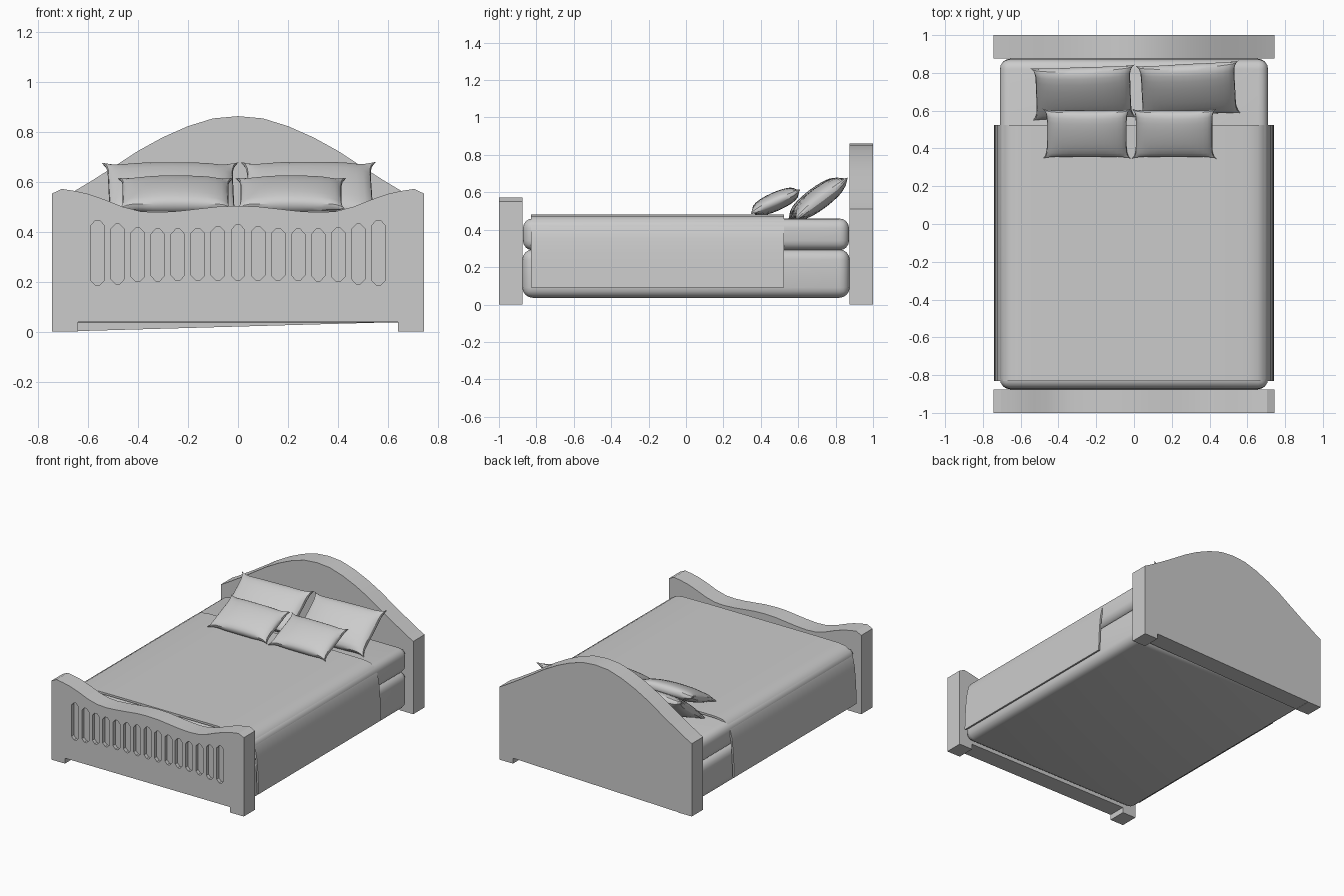
import bpy, bmesh, math
from mathutils import Matrix, Vector

if "Cube" in bpy.data.objects:
    bpy.data.objects.remove(bpy.data.objects["Cube"])


def finish(bm, name, smooth=True):
    bmesh.ops.recalc_face_normals(bm, faces=bm.faces)
    me = bpy.data.meshes.new(name)
    bm.to_mesh(me)
    bm.free()
    ob = bpy.data.objects.new(name, me)
    bpy.context.collection.objects.link(ob)
    if smooth:
        smooth_angle(ob)
    return ob


def smooth_angle(ob):
    bpy.ops.object.select_all(action='DESELECT')
    ob.select_set(True)
    bpy.context.view_layer.objects.active = ob
    bpy.ops.object.shade_smooth_by_angle(angle=math.radians(30))


def add_prism(bm, profile, y0, y1):
    """Closed x-z outline extruded along y."""
    face = bm.faces.new([bm.verts.new((x, y0, z)) for x, z in profile])
    ext = bmesh.ops.extrude_face_region(bm, geom=[face], use_keep_orig=True)
    verts = [g for g in ext['geom'] if isinstance(g, bmesh.types.BMVert)]
    bmesh.ops.translate(bm, verts=verts, vec=(0, y1 - y0, 0))


def mirrored(half):
    """Right half listed from the centre outwards -> full left-to-right line."""
    return [(-x, z) for x, z in reversed(half) if x > 0] + half


def rounded_box(name, hx, hy, z0, z1, r):
    bm = bmesh.new()
    bmesh.ops.create_cube(bm, size=1, matrix=Matrix.Translation((0, 0, (z0 + z1) / 2))
                          @ Matrix.Diagonal((2 * hx, 2 * hy, z1 - z0, 1)))
    bmesh.ops.bevel(bm, geom=bm.edges[:], offset=r, segments=4, profile=0.5, affect='EDGES')
    return finish(bm, name)


def pillow(name, loc, a, b, h, tilt, turn):
    """Cushion with pinched seams and pointed corner ears."""
    bm = bmesh.new()
    nu, nv = 16, 12
    for side in (1, -1):
        rows = []
        for j in range(nv + 1):
            v = math.sin(math.pi / 2 * (2 * j / nv - 1))
            row = []
            for i in range(nu + 1):
                u = math.sin(math.pi / 2 * (2 * i / nu - 1))
                x = a * u * (1 - 0.1 * abs(u) ** 3 * (1 - v ** 8))
                y = b * v * (1 - 0.12 * abs(v) ** 3 * (1 - u ** 8))
                t = max(0, (1 - u * u) * (1 - v * v)) ** 0.42
                wrinkle = 0.006 * math.sin(9 * u + 5 * v) * (u * v) ** 2
                row.append(bm.verts.new((x, y, side * h * t + wrinkle)))
            rows.append(row)
        for j in range(nv):
            for i in range(nu):
                bm.faces.new((rows[j][i], rows[j][i + 1], rows[j + 1][i + 1], rows[j + 1][i]))
    bmesh.ops.remove_doubles(bm, verts=bm.verts, dist=0.0003)
    bm.transform(Matrix.Translation(Vector(loc)) @ Matrix.Rotation(math.radians(turn), 4, 'Z')
                 @ Matrix.Rotation(math.radians(tilt), 4, 'X'))
    return finish(bm, name)


# Footboard with wavy top and short feet
foot_top = mirrored([(0, .503), (.08, .50), (.16, .491), (.24, .482), (.32, .477), (.39, .481),
                     (.46, .499), (.53, .527), (.60, .551), (.655, .563), (.705, .571), (.745, .552)])
bm = bmesh.new()
add_prism(bm, foot_top + [(.745, 0), (.64, 0), (.64, .038), (-.64, .038), (-.64, 0), (-.745, 0)],
          -1, -.875)
footboard = finish(bm, "footboard", False)

# Row of recessed slots carved into the footboard front
tops = [.427, .42, .413, .41, .41, .415, .43, .445]
bottoms = [.205, .205, .205, .205, .203, .20, .19, .185]
bm = bmesh.new()
for i in range(-7, 8):
    c, t, b = i * .0803, tops[abs(i)], bottoms[abs(i)]
    add_prism(bm, [(c - .008, b), (c + .008, b), (c + .027, b + .02), (c + .027, t - .02),
                   (c + .008, t), (c - .008, t), (c - .027, t - .02), (c - .027, b + .02)],
              -1.05, -.975)
cutter = finish(bm, "slot_cutter", False)
cutter.hide_render = True
mod = footboard.modifiers.new("slots", 'BOOLEAN')
mod.operation, mod.solver, mod.object = 'DIFFERENCE', 'EXACT', cutter
bpy.context.view_layer.objects.active = footboard
bpy.ops.object.modifier_apply(modifier=mod.name)
bpy.data.objects.remove(cutter)
smooth_angle(footboard)

# Arched headboard
head_top = mirrored([(0, .862), (.1, .853), (.2, .822), (.3, .778), (.4, .723), (.5, .658),
                     (.58, .607), (.65, .565), (.70, .534), (.745, .51)])
bm = bmesh.new()
add_prism(bm, head_top + [(.745, 0), (.64, 0), (.64, .038), (-.64, .002), (-.64, 0), (-.745, 0)],
          .875, 1)
finish(bm, "headboard")

# Base and mattress
rounded_box("bed_base", .71, .875, .036, .295, .055)
rounded_box("mattress", .71, .872, .29, .46, .052)

# Draped cover, a thin shell following a rounded section
outer = mirrored([(0, .482), (.40, .482), (.60, .48), (.655, .472), (.69, .45), (.712, .41),
                  (.725, .35), (.733, .27), (.738, .18), (.741, .09)])
inner = mirrored([(0, .468), (.40, .468), (.595, .466), (.647, .46), (.679, .44), (.70, .405),
                  (.713, .35), (.721, .27), (.726, .18), (.729, .09)])
bm = bmesh.new()
add_prism(bm, outer + inner[::-1], -.83, .525)
finish(bm, "cover")

# Two large pillows behind two small ones
pillow("rear_pillow_left", (-.268, .695, .565), .278, .18, .058, 37, 2)
pillow("rear_pillow_right", (.288, .712, .567), .275, .18, .058, 37, 3)
pillow("front_pillow_left", (-.25, .478, .55), .235, .148, .05, 24, 0)
pillow("front_pillow_right", (.212, .478, .55), .225, .148, .05, 24, 0)
